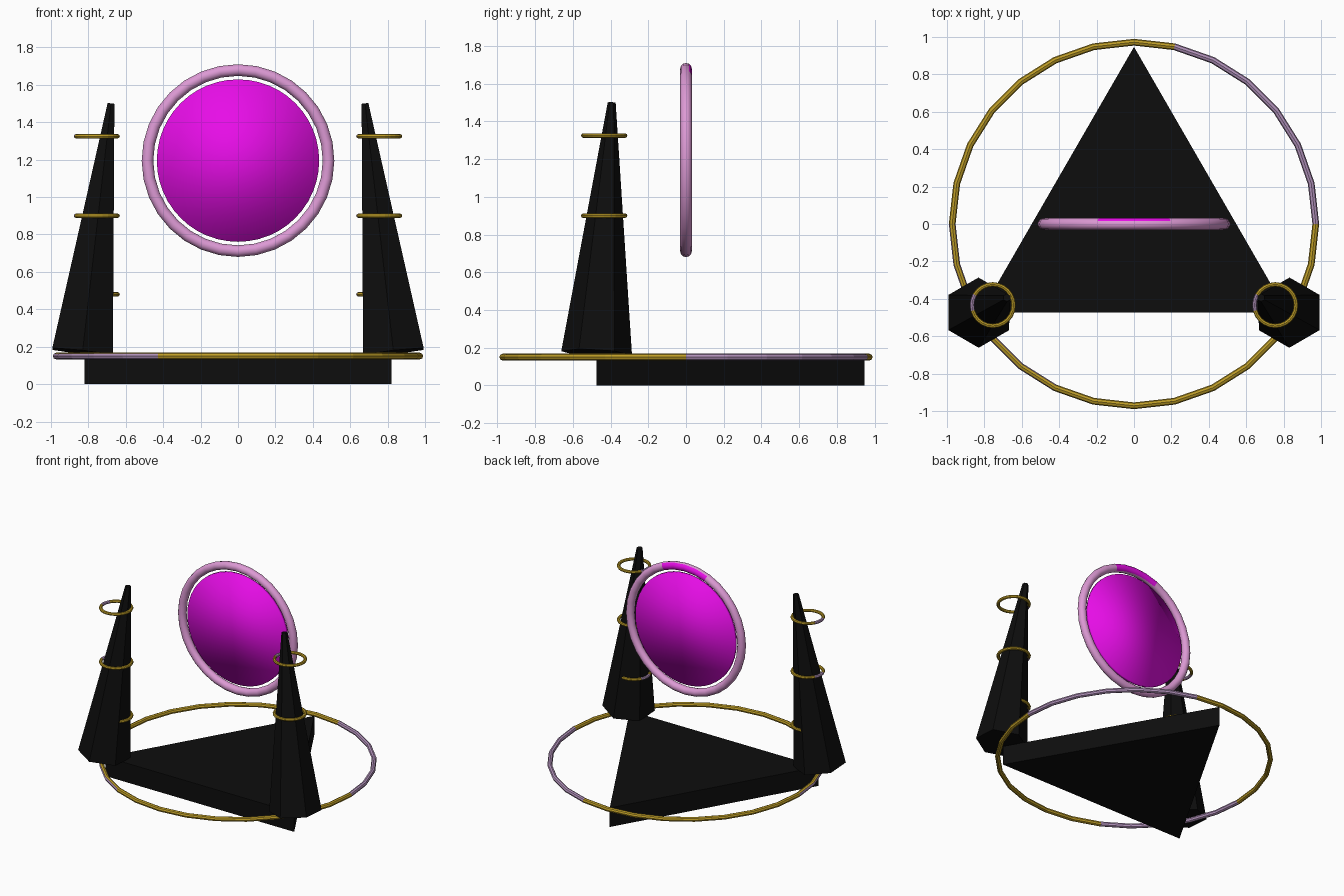
import bpy, math
from mathutils import Vector

if "Cube" in bpy.data.objects:
    bpy.data.objects.remove(bpy.data.objects["Cube"])


def material(name, rgb):
    m = bpy.data.materials.new(name)
    m.diffuse_color = (*rgb, 1.0)
    m.use_nodes = True
    m.node_tree.nodes["Principled BSDF"].inputs["Base Color"].default_value = m.diffuse_color
    return m


BLACK = material("black stone", (0.004, 0.004, 0.004))
GOLD = material("gold", (0.52, 0.34, 0.02))
LILAC = material("dull lilac", (0.45, 0.29, 0.5))
PINK = material("pink", (0.72, 0.32, 0.66))
MAGENTA = material("magenta", (0.8, 0.004, 0.8))


def finish(name, mats, smooth=False):
    """Name the active object and give it its colours."""
    ob = bpy.context.object
    ob.name = name
    for m in mats:
        ob.data.materials.append(m)
    for p in ob.data.polygons:
        p.use_smooth = smooth
    return ob


def ring(name, loc, major, minor, segs, sides, mats, rule, rot=(0, 0, 0), smooth=False):
    """Torus whose faces are coloured by rule(angle in degrees, local centre)."""
    bpy.ops.mesh.primitive_torus_add(location=loc, rotation=rot, major_radius=major,
                                     minor_radius=minor, major_segments=segs,
                                     minor_segments=sides)
    ob = finish(name, mats, smooth)
    for p in ob.data.polygons:
        a = math.degrees(math.atan2(p.center.y, p.center.x)) % 360
        p.material_index = rule(a, p.center)
    return ob


# Triangular base slab
bpy.ops.mesh.primitive_cone_add(vertices=3, radius1=0.947, radius2=0.947, depth=0.15,
                                location=(0, 0, 0.075))
base = finish("base_slab", [BLACK])
turn = math.pi / 2 - math.atan2(base.data.vertices[0].co.y, base.data.vertices[0].co.x)
base.rotation_euler.z = turn

# Large floor ring with two lilac arcs
ring("floor_ring", (0, 0, 0.15), 0.972, 0.018, 28, 8, [GOLD, LILAC],
     lambda a, c: int(a < 77 or (180 < a < 245 and c.z < 0.008)))

# Leaning hexagonal spires, each with three gold bands
for side, label in ((-1, "left"), (1, "right")):
    centre = Vector((side * 0.755, -0.434, 0.835))
    axis = Vector((-side * 0.152, 0.08, 1.33))
    bpy.ops.mesh.primitive_cone_add(vertices=6, radius1=0.188, radius2=0.021,
                                    depth=axis.length, location=centre)
    spire = finish(label + "_spire", [BLACK])
    spire.rotation_euler = Vector((0, 0, 1)).rotation_difference(axis).to_euler()
    for i, z in enumerate((0.48, 0.90, 1.325)):
        ring(f"{label}_spire_band_{i + 1}", (centre.x, centre.y, z), 0.111, 0.012,
             24, 8, [GOLD, LILAC], lambda a, c: int(150 < a < 195))

# Upright portal ring, magenta along the top of its back
ring("portal_ring", (0, 0, 1.195), 0.484, 0.031, 32, 12, [PINK, MAGENTA],
     lambda a, c: int(70 < a < 115 and c.z < -0.012),
     rot=(math.pi / 2, 0, 0), smooth=True)

# Portal disc, smooth all over so its shading rounds off
bpy.ops.mesh.primitive_cylinder_add(vertices=48, radius=0.434, depth=0.02,
                                    location=(0, 0, 1.195), rotation=(math.pi / 2, 0, 0))
finish("portal_disc", [MAGENTA], smooth=True)
